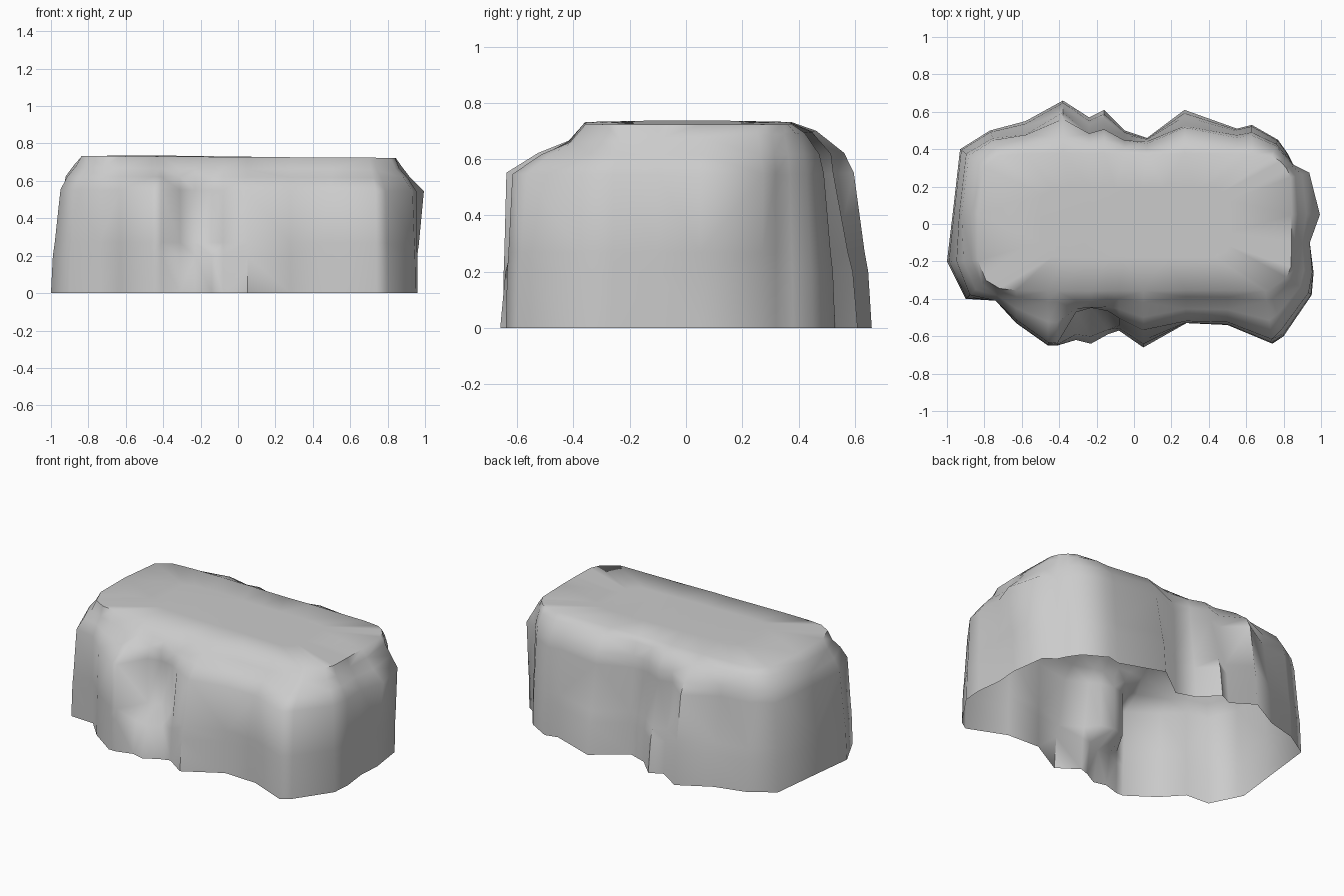
import bpy
import bmesh
from mathutils import Vector

cube = bpy.data.objects.get("Cube")
if cube:
    bpy.data.objects.remove(cube, do_unlink=True)

# Foot outline, counterclockwise, in hundredths: x, y, percent of shoulder inset.
# Insets above 50 mark low ledges, negative insets overhang.
RIGHT_END = [(95, -38, 12), (96, -26, 5), (94, -10, 0), (95, 5, -40),
             (92, 27, -20), (85, 32, 5)]
BACK = [(82, 38, 25), (77, 45, 25), (63, 53, 25), (55, 51, 25), (27, 61, 36),
        (7, 46, 20), (-5, 50, 40), (-16, 61, 45), (-24, 57, 45),
        (-38, 66, 22), (-58, 55, 40), (-77, 50, 30)]
LEFT_END = [(-93, 40, 25), (-97, 5, 25), (-100, -20, 30), (-90, -40, 20)]
FRONT = [(-74, -41, 0), (-63, -53, 10), (-46, -65, 6), (-41, -65, 4),
         (-31, -62, 55), (-23, -64, 66), (-14, -59, 52), (-8, -57, 30),
         (5, -66, 30), (28, -53, 6), (50, -54, 8), (74, -64, 8), (80, -60, 14)]
OUTLINE = [(Vector((x, y)) / 100, t / 100)
           for x, y, t in RIGHT_END + BACK + LEFT_END + FRONT]

CORNER = 0.16  # rounding of the flat top


def plateau(p):
    """Closest point of the round-cornered flat top to an outline point."""
    core = Vector((min(max(p.x, CORNER - 0.83), 0.84 - CORNER),
                   min(max(p.y, CORNER - 0.35), 0.37 - CORNER)))
    return core + (p - core).normalized() * CORNER


def inset(t, level, back):
    """How far a wall has moved from the foot to the plateau at a level."""
    ledge = t > 0.5
    return {"foot": 0, "low": t * 0.2, "ledge": t * (1 if ledge else 0.4),
            "shoulder": t, "bevel": (0.25 if back else 0.4) + 0.4 * max(t, 0),
            "brow": 0.68 if back else 0.78, "rim": 0.97}[level]


LEVELS = [("foot", 0), ("low", 0.2), ("ledge", 0.27), ("shoulder", 0.55),
          ("bevel", 0.62), ("brow", 0.68), ("rim", 0.728)]


def build_rock():
    bm = bmesh.new()
    rings = []
    for level, z in LEVELS:
        ring = []
        for p, t in OUTLINE:
            q = p.lerp(plateau(p), inset(t, level, p.y > 0))
            tilt = -0.008 * q.x * z
            if level == "brow":
                tilt += 0.04 * q.y
            ring.append(bm.verts.new((q.x, q.y, z + tilt)))
        rings.append(ring)
    # Inner ring keeps the top gently uneven
    rings.append([bm.verts.new((v.co.x * 0.6, v.co.y * 0.5, 0.73 - 0.008 * v.co.x))
                  for v in rings[-1]])
    # Walls and top; the underside stays open
    n = len(OUTLINE)
    for a, b in zip(rings, rings[1:]):
        for i in range(n):
            j = (i + 1) % n
            bm.faces.new((a[i], a[j], b[j], b[i]))
    bm.faces.new(rings[-1])
    bmesh.ops.triangulate(bm, faces=bm.faces[:])
    bmesh.ops.recalc_face_normals(bm, faces=bm.faces[:])
    mesh = bpy.data.meshes.new("rock_cliff")
    bm.to_mesh(mesh)
    bm.free()
    return mesh


stone = bpy.data.materials.new("grey_stone")
stone.use_nodes = True
grey = (0.6, 0.6, 0.6, 1)
stone.diffuse_color = grey
stone.node_tree.nodes["Principled BSDF"].inputs["Base Color"].default_value = grey

rock = bpy.data.objects.new("rock_cliff", build_rock())
rock.data.materials.append(stone)
bpy.context.collection.objects.link(rock)
bpy.context.view_layer.objects.active = rock
rock.select_set(True)
bpy.ops.object.shade_smooth_by_angle(angle=1.1)
